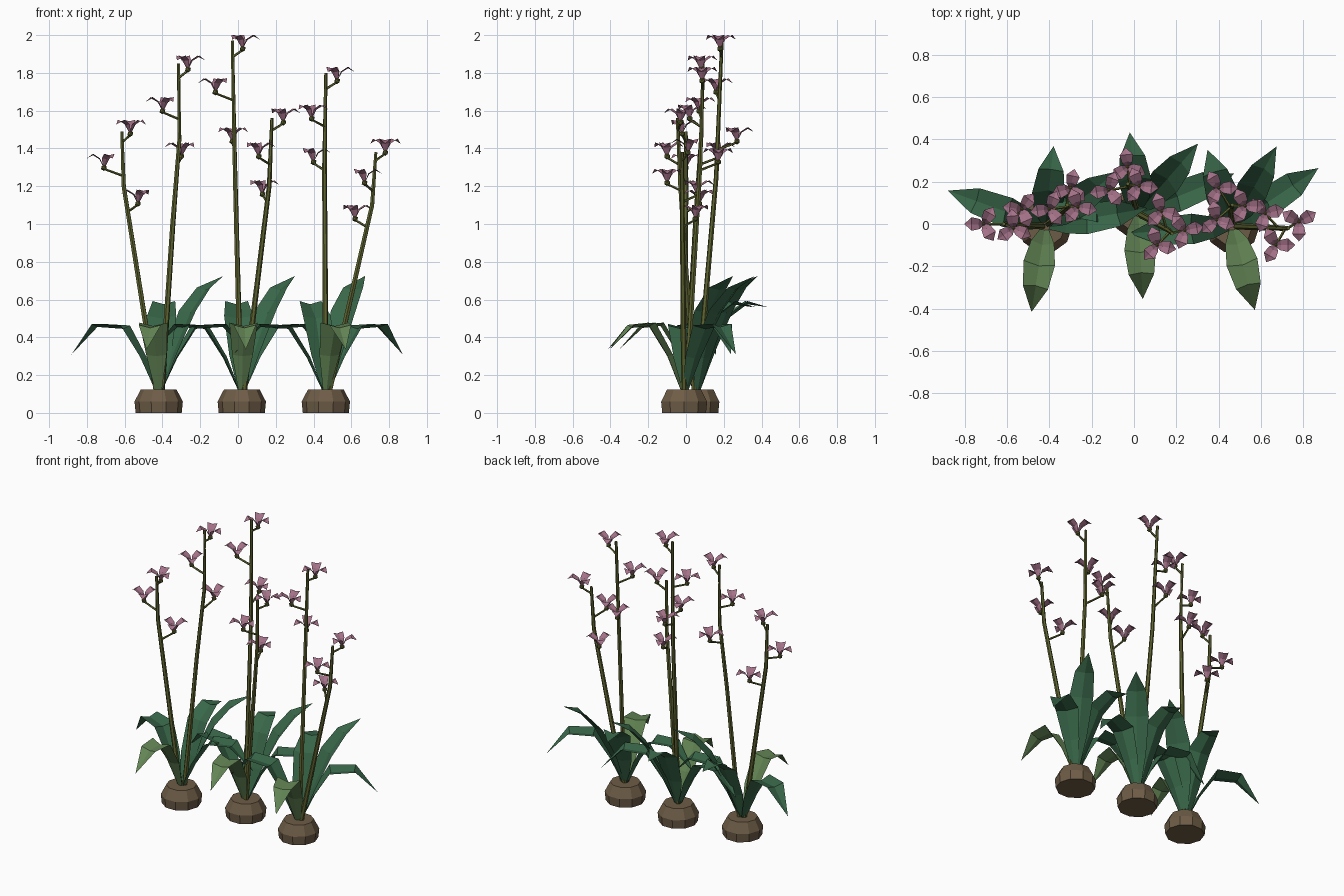
import bpy, bmesh, math
from mathutils import Vector, Matrix

if "Cube" in bpy.data.objects:
    bpy.data.objects.remove(bpy.data.objects["Cube"])


def material(name, rgb):
    m = bpy.data.materials.new(name)
    m.diffuse_color = (*rgb, 1)
    m.use_nodes = True
    m.node_tree.nodes["Principled BSDF"].inputs["Base Color"].default_value = m.diffuse_color
    return m


DARK = material("dark_green", (0.040, 0.135, 0.066))
LIGHT = material("light_green", (0.125, 0.235, 0.090))
OLIVE = material("olive_stem", (0.112, 0.125, 0.028))
PINK = material("dusty_pink", (0.370, 0.165, 0.245))
BROWN = material("earth_brown", (0.155, 0.108, 0.062))


def finish(bm, name, mat):
    me = bpy.data.meshes.new(name)
    bm.to_mesh(me)
    bm.free()
    me.materials.append(mat)
    ob = bpy.data.objects.new(name, me)
    bpy.context.collection.objects.link(ob)
    return ob


def blade(bm, origin, angle, profile, fold):
    """Creased strip: profile rows are (reach, height, half width)."""
    d = Vector((math.cos(angle), math.sin(angle), 0))
    side = Vector((-d.y, d.x, 0))
    rows = []
    for i, (r, z, w) in enumerate(profile):
        a, b = profile[max(i - 1, 0)], profile[min(i + 1, len(profile) - 1)]
        t = (d * (b[0] - a[0]) + Vector((0, 0, b[1] - a[1]))).normalized()
        up = t.cross(side)
        c = Vector(origin) + d * r + Vector((0, 0, z))
        mid = bm.verts.new(c)
        if w == 0:
            rows.append((mid, mid, mid))
        else:
            rows.append((bm.verts.new(c - side * w + up * w * fold), mid,
                         bm.verts.new(c + side * w + up * w * fold)))
    for p, q in zip(rows, rows[1:]):
        for k in (0, 1):
            vs = list(dict.fromkeys((p[k], p[k + 1], q[k + 1], q[k])))
            bm.faces.new(vs)


def tube(bm, points, radii, sides):
    """Tapered upright or slanted tube with capped ends."""
    pts = [Vector(p) for p in points]
    rings = []
    for i, p in enumerate(pts):
        t = pts[min(i + 1, len(pts) - 1)] - pts[max(i - 1, 0)]
        q = t.to_track_quat('Z', 'Y')
        rings.append([bm.verts.new(p + q @ Vector((radii[i] * math.cos(a), radii[i] * math.sin(a), 0)))
                      for a in (math.tau * k / sides for k in range(sides))])
    for a, b in zip(rings, rings[1:]):
        for k in range(sides):
            j = (k + 1) % sides
            bm.faces.new((a[k], a[j], b[j], b[k]))
    bm.faces.new(rings[0][::-1])
    bm.faces.new(rings[-1])


def along(path, z):
    """Point on a path at a given height."""
    for a, b in zip(path, path[1:]):
        if z <= b[2]:
            return Vector(a).lerp(Vector(b), (z - a[2]) / (b[2] - a[2]))
    return Vector(path[-1])


# Leaf types: direction in degrees, material, profile (reach, height, half width)
DROOP = [(0.01, .10, .015), (.10, .29, .05), (.20, .445, .072), (.345, .455, .062), (.49, .31, 0)]
LEAVES = {
    "left_leaf": (172, DARK, DROOP),
    "right_leaf": (22, DARK, DROOP),
    "tall_leaf": (49, DARK, [(0.01, .10, .015), (.10, .32, .055), (.21, .53, .075), (.31, .65, .06), (.43, .725, 0)]),
    "back_leaf": (96, DARK, [(0.01, .10, .015), (.08, .30, .06), (.17, .50, .078), (.27, .575, .06), (.38, .56, 0)]),
    "front_leaf": (-87, LIGHT, [(0.01, .10, .015), (.09, .30, .055), (.19, .46, .075), (.285, .45, .06), (.41, .335, 0)]),
}
PETAL = [(0.004, 0, .008), (.025, .04, .024), (.058, .06, .032), (.092, .042, 0)]

# Plants: bulb centre, leaf rotation, then stems with path and flower tops
PLANTS = [
    ("left", (-.42, -.01), -12, [
        ([(-.43, -.01, .1), (-.605, 0, 1.2), (-.615, 0, 1.49)],
         [(-.71, .0, 1.37), (-.57, -.02, 1.55), (-.53, .07, 1.18)]),
        ([(-.405, 0, .1), (-.345, .05, 1.0), (-.31, .08, 1.45), (-.315, .09, 1.85)],
         [(-.265, .08, 1.89), (-.40, .07, 1.67), (-.30, .17, 1.43)])]),
    ("middle", (.02, .055), 0, [
        ([(.015, .06, .1), (-.015, .16, 1.25), (-.03, .19, 1.97)],
         [(.025, .18, 2.0), (-.12, .16, 1.77), (-.03, .27, 1.51)]),
        ([(.03, .045, .1), (.165, -.03, 1.2), (.18, -.045, 1.56)],
         [(.24, -.03, 1.61), (.11, -.10, 1.43), (.13, .06, 1.23)])]),
    ("right", (.465, -.01), 12, [
        ([(.465, 0, .1), (.458, .075, 1.3), (.465, .09, 1.8)],
         [(.525, .085, 1.83), (.39, .02, 1.63), (.40, .17, 1.40)]),
        ([(.48, -.01, .1), (.71, -.02, 1.1), (.73, -.02, 1.38)],
         [(.78, .01, 1.45), (.67, -.10, 1.29), (.62, .05, 1.10)])]),
]

for name, (cx, cy), turn, stems in PLANTS:
    # Faceted bulb at the base
    bm = bmesh.new()
    tube(bm, [(cx, cy, z) for z in (0, .06, .125)], [.122, .128, .094], 10)
    finish(bm, name + "_bulb", BROWN)

    # Folded leaves fanning out from the bulb
    for leaf, (deg, mat, profile) in LEAVES.items():
        bm = bmesh.new()
        blade(bm, (cx, cy, 0), math.radians(deg + turn), profile, .3)
        finish(bm, f"{name}_{leaf}", mat)

    for n, (path, flowers) in enumerate(stems, 1):
        # Tapered stem with side branches and flower buds
        sm, fm = bmesh.new(), bmesh.new()
        radii = [.016 - .007 * i / (len(path) - 1) for i in range(len(path))]
        tube(sm, path, radii, 6)
        for x, y, top in flowers:
            base = Vector((x, y, top - .066))
            root = along(path, base.z - .05)
            tube(sm, [root, base - Vector((0, 0, .012))], [.007, .006], 5)
            bmesh.ops.create_icosphere(sm, subdivisions=1, radius=.017,
                                       matrix=Matrix.Translation(base - Vector((0, 0, .006))))
            # Three arching petals, the first pointing away from the stem
            out = math.atan2(y - root.y, x - root.x)
            for k in range(3):
                blade(fm, base, out + k * math.tau / 3, PETAL, .25)
        finish(sm, f"{name}_stem_{n}", OLIVE)
        finish(fm, f"{name}_petals_{n}", PINK)
